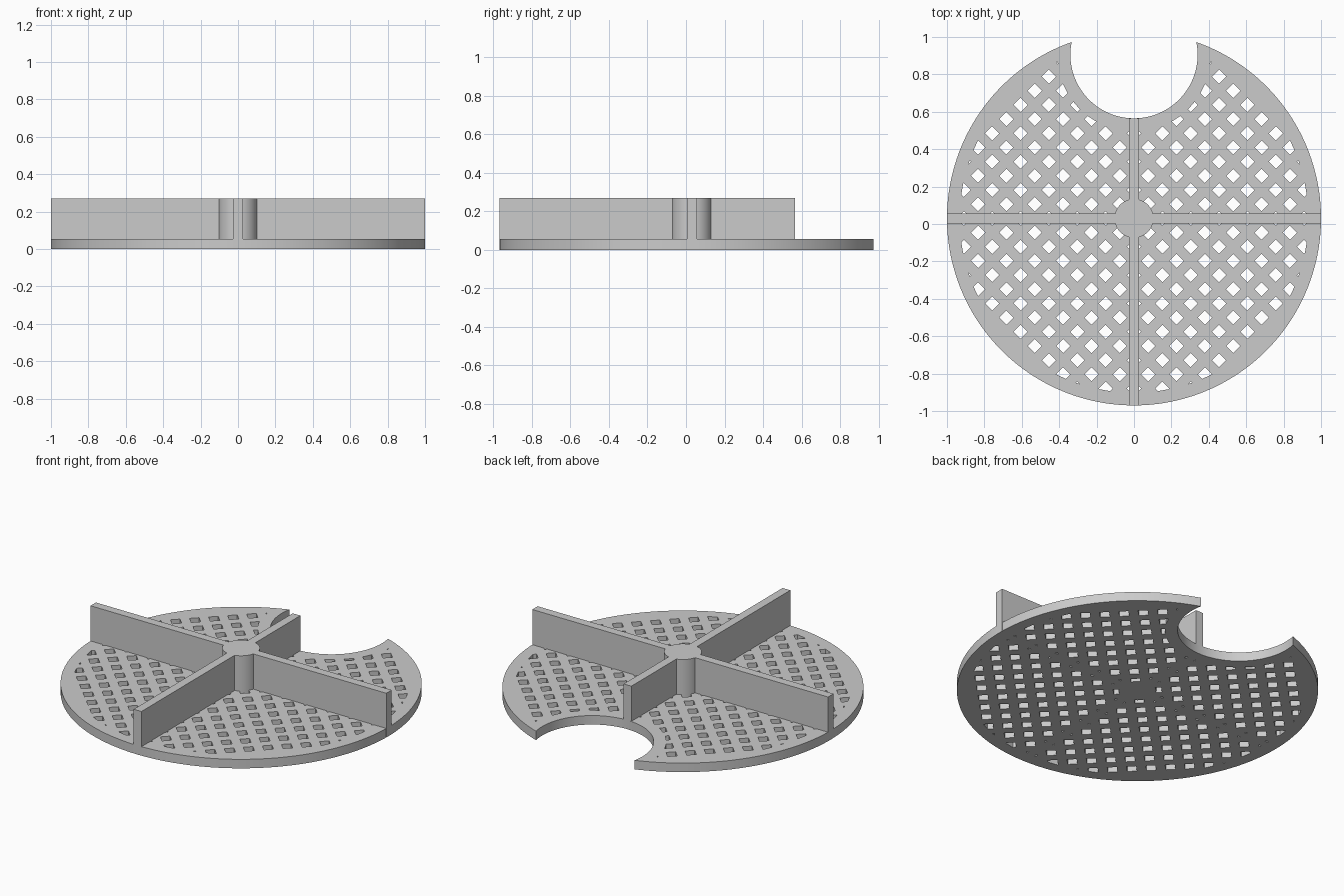
import bpy
import math

if "Cube" in bpy.data.objects:
    bpy.data.objects.remove(bpy.data.objects["Cube"], do_unlink=True)

CY = 0.03            # disc centre in y
NOTCH_Y = 0.905      # notch centre in y
PLATE_H = 0.055
TOP = 0.27
RIB = 0.026          # half thickness of a rib
PITCH = 0.0758       # half spacing of the diamond lattice
HALF = PITCH / 2     # half diagonal of one hole

grey = bpy.data.materials.new("plain_grey")
grey.use_nodes = True
colour = (0.6, 0.6, 0.6, 1)
grey.diffuse_color = colour
grey.node_tree.nodes["Principled BSDF"].inputs["Base Color"].default_value = colour


def cylinder(name, radius, y, z0, z1, sides=128):
    bpy.ops.mesh.primitive_cylinder_add(vertices=sides, radius=radius, depth=z1 - z0,
                                        location=(0, y, (z0 + z1) / 2))
    ob = bpy.context.object
    ob.name = name
    ob.data.materials.append(grey)
    return ob


def box(name, x0, x1, y0, y1):
    bpy.ops.mesh.primitive_cube_add(size=1, location=((x0 + x1) / 2, (y0 + y1) / 2, TOP / 2))
    ob = bpy.context.object
    ob.name = name
    ob.scale = (x1 - x0, y1 - y0, TOP)
    bpy.ops.object.transform_apply(location=False, rotation=False, scale=True)
    ob.data.materials.append(grey)
    return ob


def boolean(target, cutter, operation):
    """Apply a boolean and throw the cutter away."""
    mod = target.modifiers.new("cut", 'BOOLEAN')
    mod.operation, mod.solver, mod.object = operation, 'EXACT', cutter
    bpy.context.view_layer.objects.active = target
    bpy.ops.object.modifier_apply(modifier=mod.name)
    bpy.data.objects.remove(cutter, do_unlink=True)


def diamond_lattice():
    """Square prisms standing on their corners, in a staggered grid."""
    verts, faces = [], []
    for i in range(-13, 14):
        for j in range(-13, 14):
            x, y = i * PITCH, j * PITCH
            if (i + j) % 2 or math.hypot(x, y) > 1:
                continue
            n = len(verts)
            for z in (-0.1, 0.2):
                verts += [(x + HALF, y + CY, z), (x, y + CY + HALF, z),
                          (x - HALF, y + CY, z), (x, y + CY - HALF, z)]
            faces += [(n + 3, n + 2, n + 1, n), (n + 4, n + 5, n + 6, n + 7)]
            faces += [(n + k, n + (k + 1) % 4, n + 4 + (k + 1) % 4, n + 4 + k) for k in range(4)]
    mesh = bpy.data.meshes.new("hole_cutter")
    mesh.from_pydata(verts, [], faces)
    mesh.materials.append(grey)
    ob = bpy.data.objects.new("hole_cutter", mesh)
    bpy.context.collection.objects.link(ob)
    return ob


# Holes stop short of the outer rim and of the notch rim
holes = diamond_lattice()
boolean(holes, cylinder("rim_limit", 0.932, CY, -0.05, 0.15), 'INTERSECT')
boolean(holes, cylinder("notch_limit", 0.41, NOTCH_Y, -0.2, 0.3), 'DIFFERENCE')

# Perforated base disc with a round notch at the back
plate = cylinder("base_plate", 1.0, CY, 0, PLATE_H, 192)
boolean(plate, cylinder("notch", 0.34, NOTCH_Y, -0.2, 0.3), 'DIFFERENCE')
boolean(plate, holes, 'DIFFERENCE')

# Cross ribs and central hub, running down through the plate
parts = [
    plate,
    box("cross_rib", -1, 1, CY - RIB, CY + RIB),
    box("long_rib", -RIB, RIB, CY - 1, NOTCH_Y - 0.34),
    cylinder("hub", 0.104, CY, 0, TOP, 64),
]

bpy.ops.object.select_all(action='DESELECT')
for ob in parts:
    ob.select_set(True)
bpy.context.view_layer.objects.active = plate
bpy.ops.object.shade_smooth_by_angle(angle=math.radians(30))
